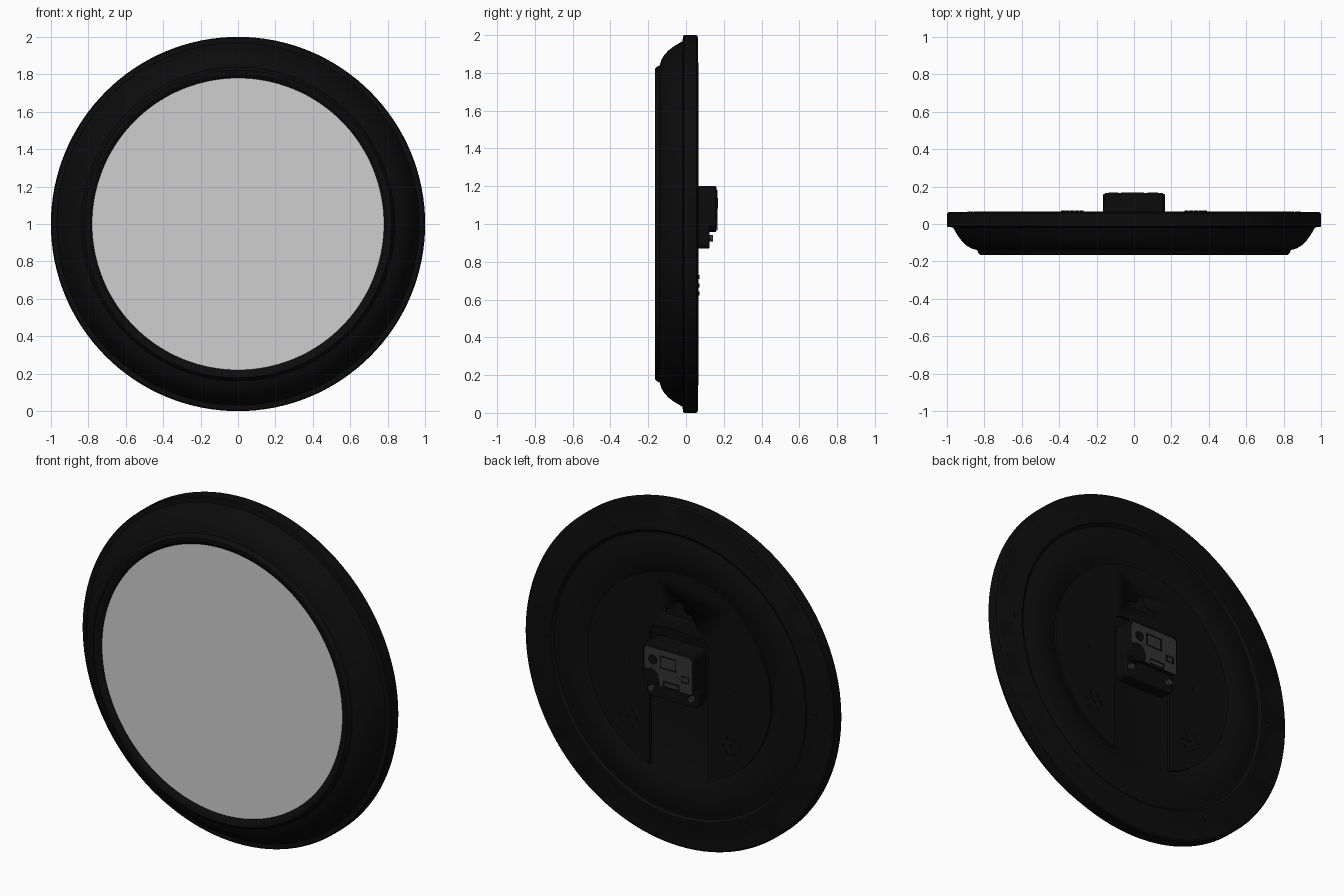
import bpy, bmesh, math
from math import sin, cos, pi, radians

if "Cube" in bpy.data.objects:
    bpy.data.objects.remove(bpy.data.objects["Cube"])

CZ = 1.0  # height of the clock centre


def material(name, v):
    m = bpy.data.materials.new(name)
    m.diffuse_color = (v, v, v, 1)
    m.use_nodes = True
    m.node_tree.nodes["Principled BSDF"].inputs["Base Color"].default_value = m.diffuse_color
    return m


black = material("matte black", 0.0035)
grey = material("dark grey", 0.032)
pale = material("pale grey", 0.62)


def finish(bm, name, mat, bevel=0):
    bmesh.ops.recalc_face_normals(bm, faces=bm.faces)
    me = bpy.data.meshes.new(name)
    bm.to_mesh(me)
    bm.free()
    ob = bpy.data.objects.new(name, me)
    bpy.context.collection.objects.link(ob)
    me.materials.append(mat)
    bpy.ops.object.select_all(action='DESELECT')
    ob.select_set(True)
    bpy.context.view_layer.objects.active = ob
    bpy.ops.object.shade_smooth_by_angle(angle=radians(35))
    if bevel:
        b = ob.modifiers.new("bevel", 'BEVEL')
        b.width, b.segments, b.limit_method = bevel, 2, 'ANGLE'
    return ob


def lathe(name, profile, mat, n=128):
    """Spin (radius, y) points about the clock axis, capping both ends."""
    bm = bmesh.new()
    rings = [[bm.verts.new((r * sin(2 * pi * i / n), y, CZ + r * cos(2 * pi * i / n)))
              for i in range(n)] for r, y in profile]
    for a, b in zip(rings, rings[1:]):
        for i in range(n):
            j = (i + 1) % n
            bm.faces.new((a[i], a[j], b[j], b[i]))
    bm.faces.new(rings[0])
    bm.faces.new(rings[-1])
    return finish(bm, name, mat)


def prism(name, outlines, y0, y1, mat, bevel=0):
    """Extrude one or more (x, z) outlines from y0 to y1."""
    bm = bmesh.new()
    for pts in outlines:
        a = [bm.verts.new((x, y0, z)) for x, z in pts]
        b = [bm.verts.new((x, y1, z)) for x, z in pts]
        bm.faces.new(a)
        bm.faces.new(b)
        for i in range(len(pts)):
            j = (i + 1) % len(pts)
            bm.faces.new((a[i], a[j], b[j], b[i]))
    return finish(bm, name, mat, bevel)


def arc(cx, cz, r, a0, a1, n):
    return [(cx + r * cos(radians(a0 + (a1 - a0) * i / n)),
             cz + r * sin(radians(a0 + (a1 - a0) * i / n))) for i in range(n + 1)]


def circle(cx, cz, r, n=16):
    return arc(cx, cz, r, 0, 360, n)[:-1]


def rounded(x0, x1, z0, z1, r):
    return (arc(x1 - r, z1 - r, r, 0, 90, 5) + arc(x0 + r, z1 - r, r, 90, 180, 5)
            + arc(x0 + r, z0 + r, r, 180, 270, 5) + arc(x1 - r, z0 + r, r, 270, 360, 5))


# Case: back panel with its ridge and steps, outer rim, bowl and front lip
lathe("clock_case", [
    (0.605, 0.050), (0.62, 0.060), (0.79, 0.060), (0.80, 0.054), (0.815, 0.054),
    (0.83, 0.067), (0.85, 0.067), (0.86, 0.063), (0.99, 0.063), (1.0, 0.056),
    (1.0, -0.010), (0.995, -0.016), (0.968, -0.018), (0.958, -0.035), (0.94, -0.065),
    (0.92, -0.092), (0.895, -0.115), (0.87, -0.130), (0.838, -0.140), (0.832, -0.155),
    (0.822, -0.165), (0.808, -0.165), (0.795, -0.160), (0.78, -0.147), (0.78, -0.10)], black)

# Dial
lathe("dial", [(0.785, -0.13), (0.785, -0.145)], pale)

# Raised back plate: a disc with a channel open at the bottom
t = math.degrees(math.asin(0.19 / 0.595))
plate = prism("back_plate", [
    arc(0, CZ, 0.595, -90 + t, 270 - t, 96)
    + [(-0.19, 1.20)] + arc(-0.14, 1.21, 0.05, 180, 90, 5)
    + arc(0.14, 1.21, 0.05, 90, 0, 5) + [(0.19, 1.20)]], 0.045, 0.066, black)

# Hanging slot, cut into the back plate
cutter = prism("slot_cutter", [
    [(-0.09, 1.34), (0.09, 1.34), (0.09, 1.375), (0.04, 1.385)]
    + arc(0, 1.40, 0.035, 0, 180, 10) + [(-0.04, 1.385), (-0.09, 1.375)]], 0.053, 0.09, black)
cutter.hide_render = True
cutter.hide_viewport = False
cutter.display_type = 'WIRE'
cut = plate.modifiers.new("slot", 'BOOLEAN')
cut.operation, cut.object, cut.solver = 'DIFFERENCE', cutter, 'EXACT'

# Screws around the rim and two inner pins
screws = [circle(0.875 * cos(pi * k / 3), CZ + 0.875 * sin(pi * k / 3), 0.014) for k in range(6)]
prism("screws", screws, 0.055, 0.066, black)
prism("pins", [circle(s * 0.36, CZ, 0.012) for s in (-1, 1)], 0.06, 0.069, black)

# Sound dots, one cluster on each side
dots = []
for s in (-1, 1):
    dots.append(circle(s * 0.33, 0.675, 0.011, 10))
    dots += [circle(s * 0.33 + 0.05 * cos(pi * k / 3), 0.675 + 0.05 * sin(pi * k / 3), 0.011, 10)
             for k in range(6)]
prism("sound_dots", dots, 0.06, 0.071, black)

# Movement box: low base and taller upper housing
prism("movement_base", [rounded(-0.165, 0.165, 0.87, 1.20, 0.03)], 0.04, 0.125, black, 0.008)
prism("movement_housing", [rounded(-0.165, 0.165, 0.975, 1.20, 0.03)], 0.10, 0.161, black, 0.006)

# Grey cover with a notch for the setting wheel
prism("movement_cover", [
    arc(0.13, 1.155, 0.025, 0, 90, 5) + arc(-0.13, 1.155, 0.025, 90, 180, 5)
    + [(-0.155, 0.965), (0.06, 0.965)] + arc(0.11, 1.01, 0.05, 180, 60, 8)
    + [(0.155, 1.05)]], 0.158, 0.166, grey)
prism("setting_wheel", [circle(0.11, 1.0, 0.042, 24)], 0.10, 0.160, black)


# Outlined windows and button on the cover
def frame(x, z, w, h, e=0.007):
    a, b, c, d = x - w / 2, x + w / 2, z - h / 2, z + h / 2
    box = lambda p, q, r, s: [(p, r), (q, r), (q, s), (p, s)]
    return [box(a, b, c, c + e), box(a, b, d - e, d),
            box(a, a + e, c + e, d - e), box(b - e, b, c + e, d - e)]


prism("cover_outlines", frame(0, 1.11, 0.105, 0.075) + frame(-0.11, 1.045, 0.052, 0.04)
      + frame(-0.02, 0.985, 0.10, 0.036), 0.162, 0.168, black)
prism("cover_button", [circle(0.10, 1.11, 0.028, 24)], 0.16, 0.169, black)

# Small grey contacts on the lower ledge
prism("ledge_contacts", [circle(x, 0.925, 0.018) for x in (-0.13, 0.13)], 0.11, 0.143, grey)
